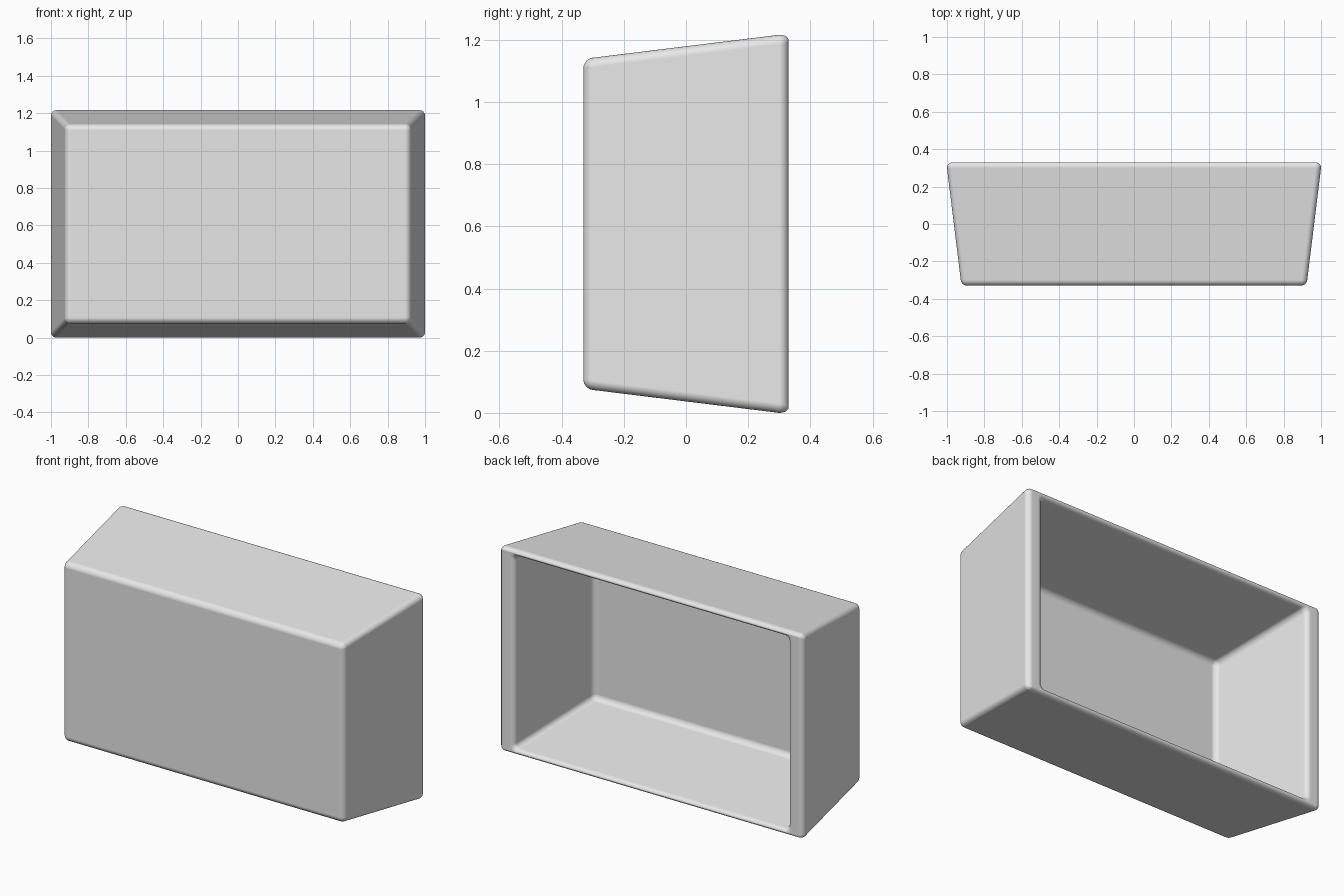
import bpy, bmesh
from math import sin, cos, pi

cube = bpy.data.objects.get("Cube")
if cube:
    bpy.data.objects.remove(cube, do_unlink=True)

HALF_DEPTH, MID_Z = 0.33, 0.608
R = 0.03                      # edge rounding
R_THIN = 0.0175               # rounding across the thin top and bottom rims
SLOPE = 0.123                 # taper towards the front
OUTER, INNER = (1.0, 0.608), (0.90, 0.573)
SEG = 6
Y_EDGE = HALF_DEPTH - R
Y_INNER = -0.315              # inside of the front panel
steps = [i / SEG * pi / 2 for i in range(SEG + 1)]


def ring(bm, base, y, inset_x, inset_z, radius):
    """Rounded rectangle at depth y, following the taper."""
    taper = SLOPE * (Y_EDGE - min(y, Y_EDGE))
    w, h = base[0] - taper - inset_x, base[1] - taper - inset_z
    verts = []
    for q, (sx, sz) in enumerate([(1, 1), (-1, 1), (-1, -1), (1, -1)]):
        for t in steps:
            a = q * pi / 2 + t
            verts.append(bm.verts.new((sx * (w - radius) + radius * cos(a), y,
                                       MID_Z + sz * (h - radius) + radius * sin(a))))
    return verts


bm = bmesh.new()
rings = []
# front outer edge
for t in steps:
    i = R * (1 - sin(t))
    rings.append(ring(bm, OUTER, -HALF_DEPTH + R * (1 - cos(t)), i, i, max(R - i, 0.002)))
# back outer edge
for t in steps:
    k = 1 - cos(t)
    rings.append(ring(bm, OUTER, Y_EDGE + R * sin(t), R * k, R_THIN * k, max(R * (1 - k), 0.008)))
# rim and inner lip
for t in steps:
    k = 1 - sin(t)
    rings.append(ring(bm, INNER, Y_EDGE + R * cos(t), -R * k, -R_THIN * k, R))
# inner fillet against the front panel
for t in steps:
    i = R * (1 - cos(t))
    rings.append(ring(bm, INNER, Y_INNER + R * (1 - sin(t)), i, i, max(R - i, 0.002)))

for a, b in zip(rings, rings[1:]):
    n = len(a)
    for j in range(n):
        bm.faces.new((a[j], a[(j + 1) % n], b[(j + 1) % n], b[j]))
bm.faces.new(rings[0])
bm.faces.new(rings[-1])
bmesh.ops.recalc_face_normals(bm, faces=bm.faces)

mesh = bpy.data.meshes.new("open_box")
bm.to_mesh(mesh)
bm.free()
box = bpy.data.objects.new("open_box", mesh)
bpy.context.collection.objects.link(box)

# plain grey finish
grey = bpy.data.materials.new("light_grey")
grey.use_nodes = True
colour = (0.8, 0.8, 0.8, 1)
grey.diffuse_color = colour
grey.node_tree.nodes["Principled BSDF"].inputs["Base Color"].default_value = colour
mesh.materials.append(grey)

# smooth rounded edges, flat panels
bpy.ops.object.select_all(action='DESELECT')
box.select_set(True)
bpy.context.view_layer.objects.active = box
bpy.ops.object.shade_smooth_by_angle(angle=pi / 5)
normals = box.modifiers.new("flat_panels", 'WEIGHTED_NORMAL')
normals.keep_sharp = True
